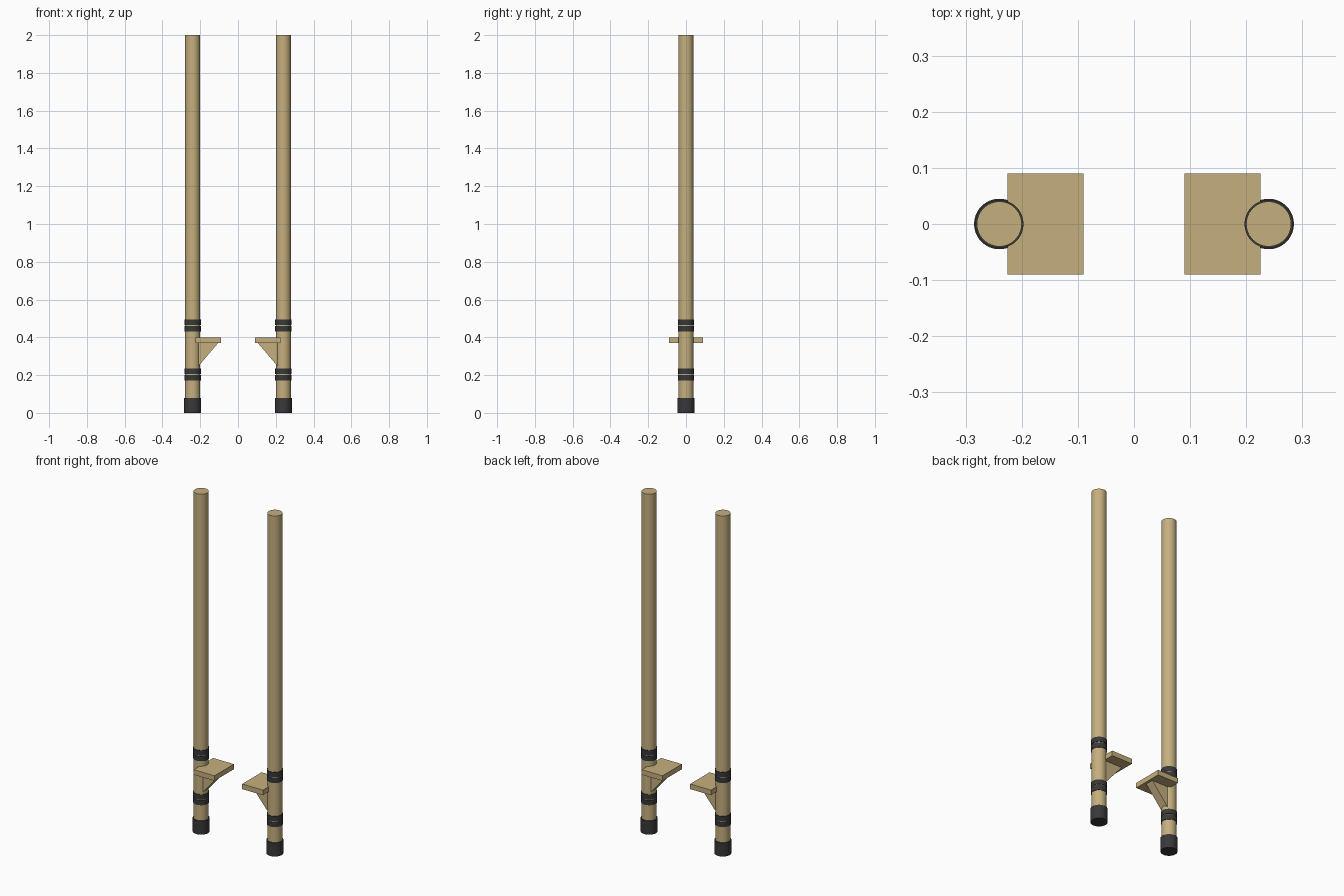
import bpy, bmesh

if "Cube" in bpy.data.objects:
    bpy.data.objects.remove(bpy.data.objects["Cube"])


def material(name, rgb):
    m = bpy.data.materials.new(name)
    m.diffuse_color = (*rgb, 1)
    m.use_nodes = True
    m.node_tree.nodes["Principled BSDF"].inputs["Base Color"].default_value = m.diffuse_color
    return m


WOOD = material("tan wood", (0.56, 0.43, 0.21))
RUBBER = material("black rubber", (0.04, 0.04, 0.042))


def finish(obj, name, mat, smooth=True):
    obj.name = name
    obj.data.materials.append(mat)
    if smooth:
        bpy.ops.object.shade_smooth_by_angle()
    return obj


def cylinder(name, mat, x, radius, z0, z1):
    bpy.ops.mesh.primitive_cylinder_add(vertices=48, radius=radius, depth=z1 - z0,
                                        location=(x, 0, (z0 + z1) / 2))
    return finish(bpy.context.object, name, mat)


def prism(name, mat, profile, half_width):
    """Extrude an x-z profile along y."""
    bm = bmesh.new()
    face = bm.faces.new([bm.verts.new((x, -half_width, z)) for x, z in profile])
    new = bmesh.ops.extrude_face_region(bm, geom=[face])["geom"]
    verts = [v for v in new if isinstance(v, bmesh.types.BMVert)]
    bmesh.ops.translate(bm, verts=verts, vec=(0, 2 * half_width, 0))
    bmesh.ops.recalc_face_normals(bm, faces=bm.faces)
    mesh = bpy.data.meshes.new(name)
    bm.to_mesh(mesh)
    bm.free()
    obj = bpy.data.objects.new(name, mesh)
    bpy.context.collection.objects.link(obj)
    return finish(obj, name, mat, smooth=False)


for side, s in (("left", -1), ("right", 1)):
    x = s * 0.24
    # Pole and rubber foot
    cylinder(f"{side}_pole", WOOD, x, 0.04, 0.01, 2.0)
    cylinder(f"{side}_foot_cap", RUBBER, x, 0.045, 0.0, 0.08)
    # Paired straps above and below the foot rest
    for i, z in enumerate((0.172, 0.206, 0.431, 0.465)):
        cylinder(f"{side}_strap_{i + 1}", RUBBER, x, 0.043, z, z + 0.029)
    # Foot rest and its triangular brace
    prism(f"{side}_foot_rest", WOOD,
          [(s * 0.09, 0.37), (s * 0.225, 0.37), (s * 0.225, 0.40), (s * 0.09, 0.40)], 0.09)
    prism(f"{side}_brace", WOOD,
          [(s * 0.105, 0.37), (s * 0.22, 0.235), (s * 0.22, 0.37)], 0.025)
